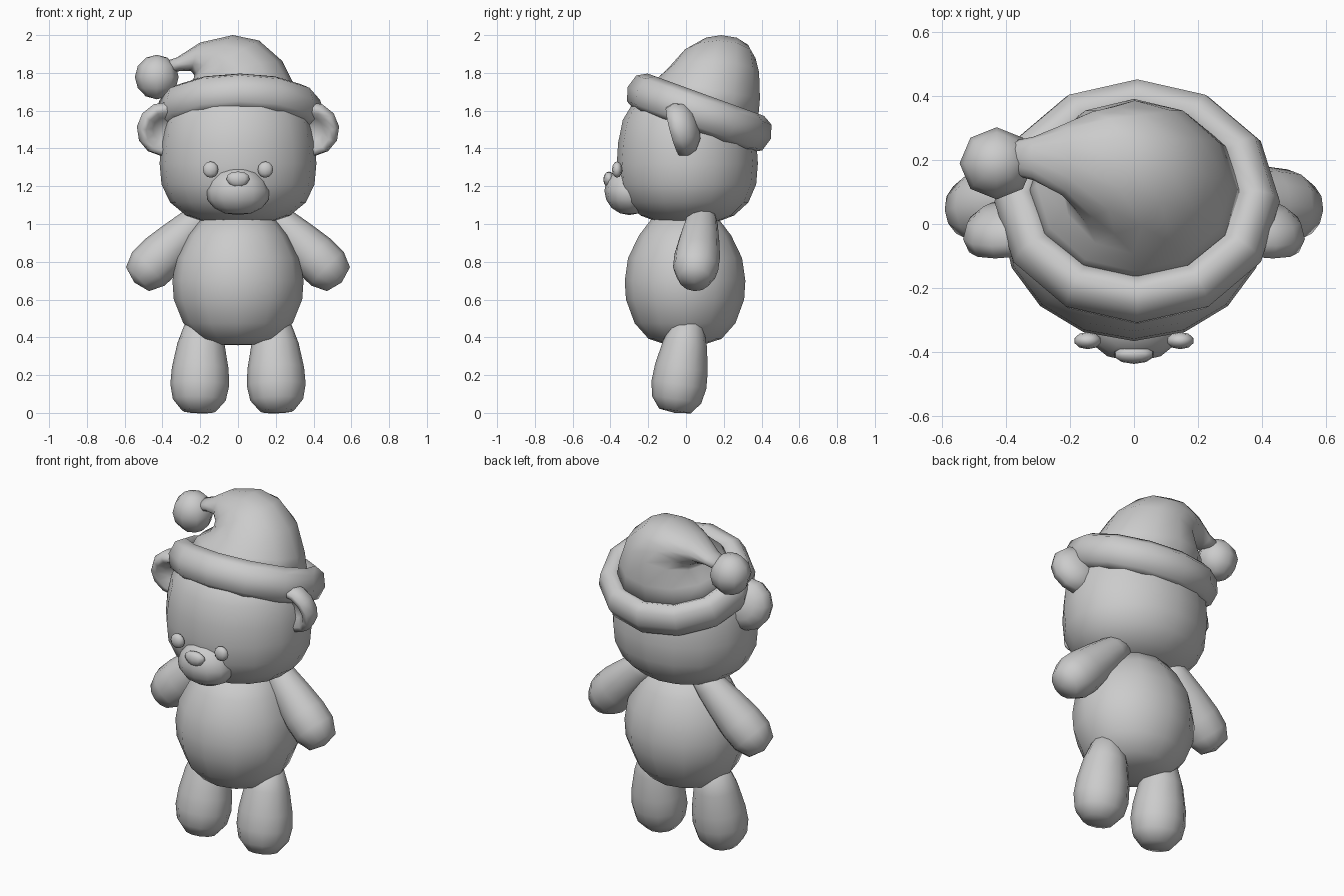
import bpy, bmesh, math
from mathutils import Vector

cube = bpy.data.objects.get("Cube")
if cube:
    bpy.data.objects.remove(cube, do_unlink=True)

grey = bpy.data.materials.new("plain_grey")
grey.use_nodes = True
colour = (0.6, 0.6, 0.6, 1)
grey.diffuse_color = colour
grey.node_tree.nodes["Principled BSDF"].inputs["Base Color"].default_value = colour


def finish(name, mesh):
    mesh.materials.append(grey)
    for p in mesh.polygons:
        p.use_smooth = True
    ob = bpy.data.objects.new(name, mesh)
    bpy.context.collection.objects.link(ob)
    return ob


def loft(name, rings, segs=12):
    """Skin elliptical rings given as (centre, axis, y-side radius, other radius)."""
    bm = bmesh.new()
    loops = []
    for centre, axis, ru, rv in rings:
        t = Vector(axis).normalized()
        v = Vector((0, 1, 0)).cross(t)
        v = v.normalized() if v.length > 0.01 else Vector((1, 0, 0))
        u = t.cross(v)
        angles = [2 * math.pi * i / segs for i in range(segs)]
        loops.append([bm.verts.new(Vector(centre) + u * ru * math.sin(a) + v * rv * math.cos(a))
                      for a in angles])
    for a, b in zip(loops, loops[1:]):
        for i in range(segs):
            j = (i + 1) % segs
            bm.faces.new((a[i], a[j], b[j], b[i]))
    bm.faces.new(loops[0][::-1])
    bm.faces.new(loops[-1])
    bmesh.ops.remove_doubles(bm, verts=bm.verts, dist=0.0005)
    bmesh.ops.recalc_face_normals(bm, faces=bm.faces)
    mesh = bpy.data.meshes.new(name)
    bm.to_mesh(mesh)
    bm.free()
    return finish(name, mesh)


def lathe(name, start, axis, profile, flat=1.0, segs=12):
    """Round form along an axis; profile holds (radius, distance from start)."""
    s, t = Vector(start), Vector(axis).normalized()
    return loft(name, [(s + t * h, t, max(r, 0.0001) * flat, max(r, 0.0001))
                       for r, h in profile], segs)


def ball(name, centre, radii, segs=10, rows=6, taper=0.0):
    """Ellipsoid; taper narrows it towards the top (or the bottom if negative)."""
    bm = bmesh.new()
    bmesh.ops.create_uvsphere(bm, u_segments=segs, v_segments=rows, radius=1)
    for v in bm.verts:
        v.co.x *= 1 - taper * v.co.z
        v.co = Vector(c + k * r for c, k, r in zip(centre, v.co, radii))
    mesh = bpy.data.meshes.new(name)
    bm.to_mesh(mesh)
    bm.free()
    return finish(name, mesh)


UP = (0, 0, 1)

# Body and head
lathe("body", (0, -0.005, 0), UP,
      [(0, .358), (.11, .362), (.21, .392), (.29, .475), (.34, .6), (.347, .7),
       (.328, .82), (.265, .94), (.19, 1.03), (0, 1.06)], 0.92)
lathe("head", (0, 0.007, 0), UP,
      [(0, 1.003), (.16, 1.006), (.275, 1.045), (.36, 1.115), (.405, 1.21), (.415, 1.32),
       (.407, 1.43), (.38, 1.55), (.32, 1.64), (.2, 1.72), (0, 1.76)], 0.9, 16)

# Face
ball("muzzle", (0, -.3, 1.177), (.166, .132, .13), 12, 8, 0.12)
ball("nose", (0, -.408, 1.235), (.064, .03, .043), 10, 6, -0.2)

# Paired parts
for side, s in (("left", 1), ("right", -1)):
    ball(side + "_eye", (s * .145, -.365, 1.288), (.043, .027, .043))
    lathe(side + "_arm", (s * .165, .088, 1.06), (s, -.12, -.96),
          [(0, -.045), (.062, -.025), (.09, .08), (.109, .2), (.125, .33),
           (.124, .43), (.088, .51), (0, .535)], 0.97)
    lathe(side + "_leg", (s * .207, -.06, 0), (-s * .03, .15, 1),
          [(0, 0), (.09, .01), (.14, .07), (.156, .15), (.15, .24),
           (.125, .37), (.085, .485), (0, .52)], 0.94)
    # Ear: thick disc with a dished front
    lathe(side + "_ear", (s * .39, -.012, 1.507), (-s * .12, -1, -.27),
          [(0, -.08), (.08, -.07), (.13, -.035), (.149, .015), (.135, .06),
           (.105, .062), (.065, .025), (0, .005)])

# Hat brim: tilted oval band
bpy.ops.mesh.primitive_torus_add(major_segments=12, minor_segments=8,
                                 major_radius=1, minor_radius=0.5)
brim = bpy.context.object
brim.name = "hat_brim"
for v in brim.data.vertices:
    ang = math.atan2(v.co.y, v.co.x)
    out = (math.hypot(v.co.x, v.co.y) - 1) * 0.15
    v.co = Vector(((.372 + out) * math.cos(ang), (.328 + out) * math.sin(ang), v.co.z * .205))
brim.rotation_euler.x = math.radians(-20)
brim.location = (0.01, .07, 1.588)
brim.data.materials.append(grey)
for p in brim.data.polygons:
    p.use_smooth = True

# Hat cone drooping sideways, with its bobble
loft("hat", [((0, .09, 1.6), (0, .34, .94), .305, .35),
             ((0, .122, 1.72), (0, .2, .98), .275, .305),
             ((0, .147, 1.815), (-.2, .05, 1), .24, .24),
             ((-.06, .168, 1.878), (-.48, 0, .88), .2, .195),
             ((-.13, .187, 1.895), (-.715, 0, .7), .165, .147),
             ((-.225, .2, 1.885), (-.95, 0, .3), .11, .079),
             ((-.315, .205, 1.846), (-1, 0, -.2), .068, .037),
             ((-.395, .207, 1.822), (-1, 0, -.2), .05, .035)])
ball("hat_bobble", (-.43, .19, 1.778), (.116, .113, .118), 8, 6)
